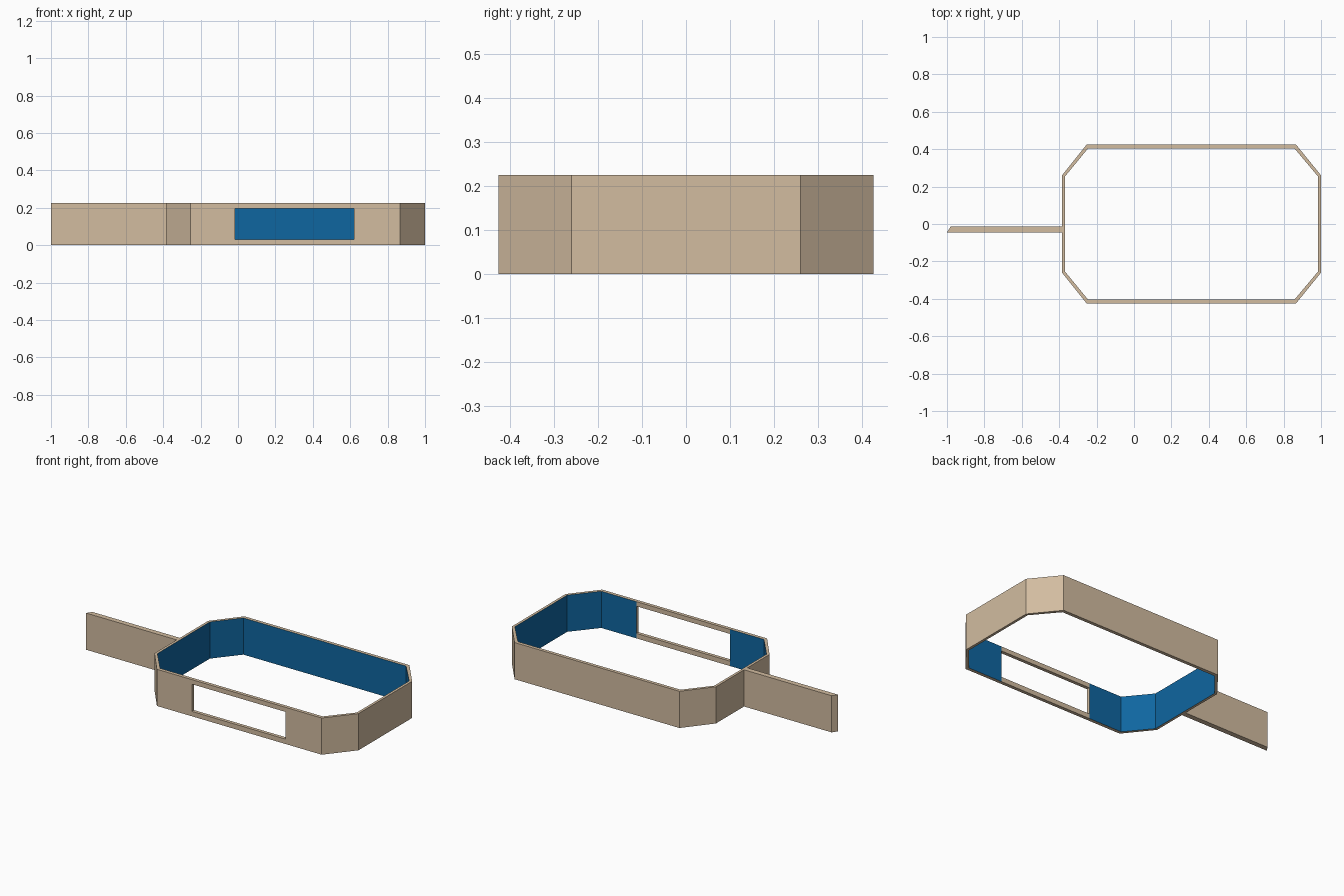
import bpy, bmesh

if "Cube" in bpy.data.objects:
    bpy.data.objects.remove(bpy.data.objects["Cube"])

H = 0.225                      # wall height
LEVELS = [0, 0.03, 0.197, H]   # wall rows, the middle one holds the window
WIN = (-0.015, 0.62)           # window extent along x


def material(name, rgb):
    m = bpy.data.materials.new(name)
    m.diffuse_color = (*rgb, 1)
    m.use_nodes = True
    m.node_tree.nodes["Principled BSDF"].inputs["Base Color"].default_value = m.diffuse_color
    return m


tan = material("tan", (0.645, 0.503, 0.352))
blue = material("blue", (0.0048, 0.133, 0.352))


def finish(name, bm, mats):
    bmesh.ops.recalc_face_normals(bm, faces=bm.faces)
    me = bpy.data.meshes.new(name)
    bm.to_mesh(me)
    bm.free()
    for m in mats:
        me.materials.append(m)
    ob = bpy.data.objects.new(name, me)
    bpy.context.collection.objects.link(ob)


def octagon(x0, x1, cx0, cx1, y, cy):
    # chamfered plan, anticlockwise, with the window edges on the front side
    return [(cx0, -y), (WIN[0], -y), (WIN[1], -y), (cx1, -y), (x1, -cy),
            (x1, cy), (cx1, y), (cx0, y), (x0, cy), (x0, -cy)]


# Octagonal wall: tan outside and rims, blue inside, window in the front
bm = bmesh.new()
plans = [octagon(-0.385, 1.0, -0.253, 0.866, 0.425, 0.26),
         octagon(-0.369, 0.984, -0.246, 0.858, 0.404, 0.254)]
out, inn = [[[bm.verts.new((x, y, z)) for x, y in p] for z in LEVELS] for p in plans]
n = len(plans[0])
WINDOW_SEG = 1
for i in range(n):
    j = (i + 1) % n
    for k in range(3):
        if i == WINDOW_SEG and k == 1:
            continue
        for grid in (out, inn):
            f = bm.faces.new((grid[k][i], grid[k][j], grid[k + 1][j], grid[k + 1][i]))
            f.material_index = int(grid is inn and i != WINDOW_SEG)
    for k in (0, 3):           # bottom and top rims
        bm.faces.new((out[k][i], out[k][j], inn[k][j], inn[k][i]))
# window reveals
a, b = WINDOW_SEG, WINDOW_SEG + 1
for k in (1, 2):
    bm.faces.new((out[k][a], out[k][b], inn[k][b], inn[k][a]))
for i in (a, b):
    bm.faces.new((out[1][i], out[2][i], inn[2][i], inn[1][i]))
finish("octagonal_wall", bm, [tan, blue])

# Straight wing wall on the left, with a slanted end
bm = bmesh.new()
base = bm.faces.new([bm.verts.new((x, y, 0)) for x, y in
                     [(-1.0, -0.045), (-0.385, -0.045), (-0.385, -0.013), (-0.98, -0.013)]])
top = bmesh.ops.extrude_face_region(bm, geom=[base])["geom"]
bmesh.ops.translate(bm, vec=(0, 0, H), verts=[v for v in top if isinstance(v, bmesh.types.BMVert)])
finish("wing_wall", bm, [tan])
